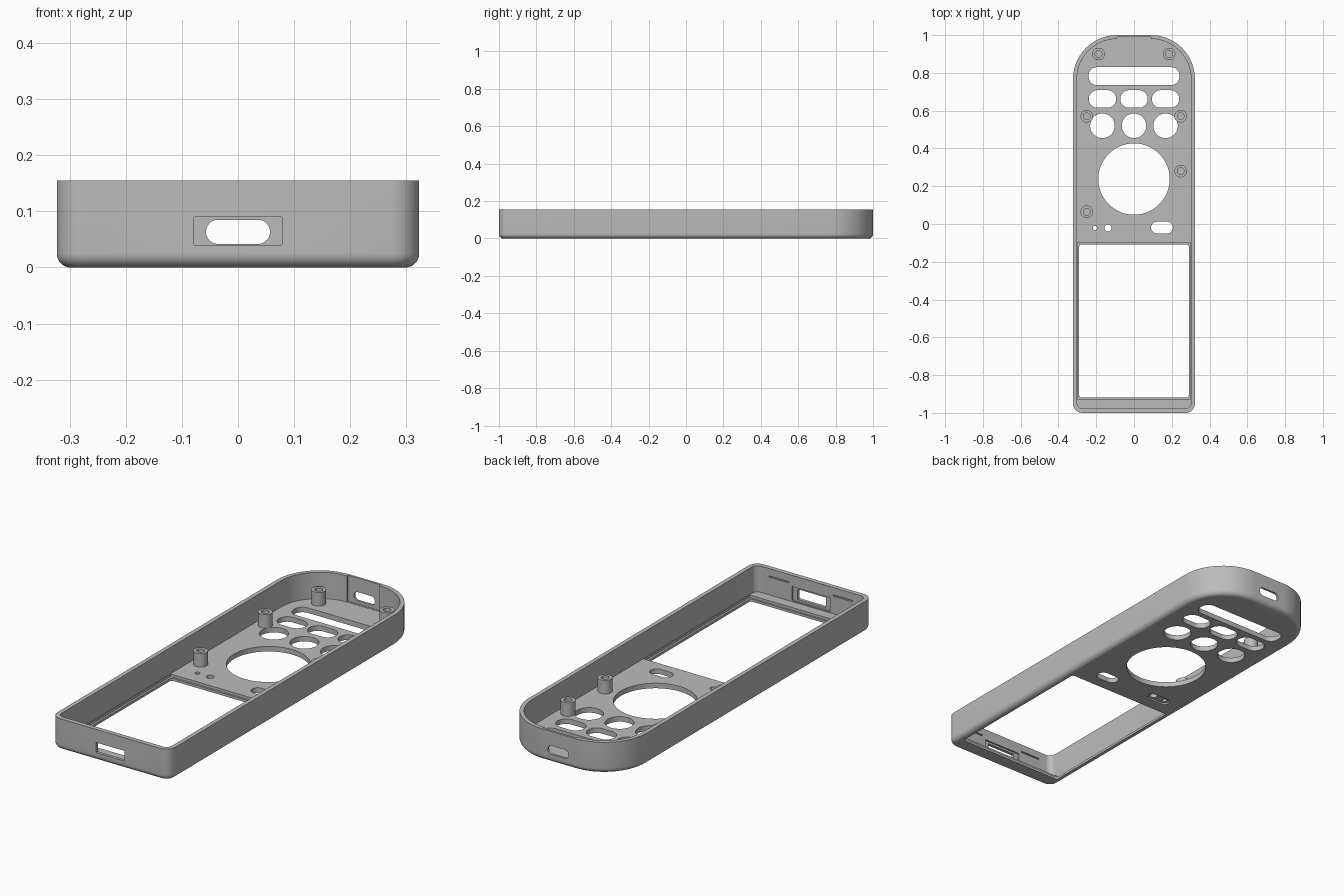
import bpy, bmesh
from math import sin, cos, pi
from mathutils import Matrix

cube = bpy.data.objects.get("Cube")
if cube:
    bpy.data.objects.remove(cube, do_unlink=True)

grey = bpy.data.materials.new("mid_grey_plastic")
grey.use_nodes = True
grey.diffuse_color = (0.5, 0.5, 0.5, 1)
grey.node_tree.nodes["Principled BSDF"].inputs["Base Color"].default_value = (0.5, 0.5, 0.5, 1)


def outline(x0, x1, y0, y1, r_low, r_high, inset=0, steps=14):
    """Rounded rectangle, counter-clockwise, with separate low-y and high-y corner radii."""
    pts = []
    corners = [(x1, y0, -1, 1, r_low, -pi / 2), (x1, y1, -1, -1, r_high, 0),
               (x0, y1, 1, -1, r_high, pi / 2), (x0, y0, 1, 1, r_low, pi)]
    for cx, cy, sx, sy, r, start in corners:
        for i in range(steps + 1):
            a = start + pi / 2 * i / steps
            pts.append((cx + sx * r + (r - inset) * cos(a), cy + sy * r + (r - inset) * sin(a)))
    return pts


def loft(name, box, rings, r_low, r_high=None, upright=False):
    """Stack inset outlines at the given (inset, z) levels and cap both ends."""
    bm = bmesh.new()
    r_high = r_low if r_high is None else r_high
    loops = [[bm.verts.new((x, y, z)) for x, y in outline(*box, r_low, r_high, inset)]
             for inset, z in rings]
    n = len(loops[0])
    for a, b in zip(loops, loops[1:]):
        for i in range(n):
            j = (i + 1) % n
            bm.faces.new((a[i], a[j], b[j], b[i]))
    bm.faces.new(loops[0][::-1])
    bm.faces.new(loops[-1])
    bmesh.ops.remove_doubles(bm, verts=bm.verts, dist=0.00005)
    if upright:  # outline becomes x-z, levels become -y
        bm.transform(Matrix.Rotation(pi / 2, 4, 'X'))
    bmesh.ops.recalc_face_normals(bm, faces=bm.faces)
    mesh = bpy.data.meshes.new(name)
    bm.to_mesh(mesh)
    bm.free()
    mesh.materials.append(grey)
    obj = bpy.data.objects.new(name, mesh)
    bpy.context.collection.objects.link(obj)
    return obj


def activate(obj):
    bpy.ops.object.select_all(action='DESELECT')
    obj.select_set(True)
    bpy.context.view_layer.objects.active = obj


def cut(box, low, high, r_low, r_high=None, upright=False):
    cutter = loft("cutter", box, [(0, low), (0, high)], r_low, r_high, upright)
    cutter.hide_render = True
    activate(shell)
    mod = shell.modifiers.new("cut", 'BOOLEAN')
    mod.operation, mod.solver, mod.object = 'DIFFERENCE', 'EXACT', cutter
    bpy.ops.object.modifier_apply(modifier=mod.name)
    bpy.data.objects.remove(cutter, do_unlink=True)


def hole(x, y, w, h, r):
    cut((x - w / 2, x + w / 2, y - h / 2, y + h / 2), -0.1, 0.1, r)


# Outer shell with rounded bottom edge
HALF, TOP, FILLET, FLOOR = 0.323, 0.155, 0.025, 0.025
rings = [(FILLET * (1 - sin(a)), FILLET * (1 - cos(a))) for a in [pi / 2 * i / 8 for i in range(9)]]
shell = loft("shell", (-HALF, HALF, -1, 1), rings + [(0, TOP)], 0.05, 0.233)

# Interior cavity, thinner screen ledge and screen window
cut((-0.302, 0.302, -0.977, 0.98), FLOOR, 0.3, 0.03, 0.212)
cut((-0.3, 0.3, -0.926, -0.098), 0.012, 0.1, 0.004)
cut((-0.29, 0.29, -0.918, -0.108), -0.1, 0.1, 0.012)

# Keypad openings
hole(0, 0.783, 0.48, 0.094, 0.042)
hole(0, 0.238, 0.378, 0.378, 0.1889)
for x in (-0.167, 0, 0.167):
    hole(x, 0.662, 0.145, 0.093, 0.046)
    hole(x, 0.52, 0.13, 0.13, 0.0649)

# Small openings beside the screen, with a shallow recess underneath
hole(0.148, -0.019, 0.115, 0.062, 0.0305)
hole(-0.207, -0.021, 0.022, 0.022, 0.0109)
hole(-0.138, -0.021, 0.036, 0.036, 0.0179)
cut((-0.232, -0.108, -0.046, 0.004), -0.1, 0.008, 0.0245)

# Front port with inner recess and catch grooves
cut((-0.078, 0.078, 0.04, 0.09), 0.95, 1.1, 0.001, upright=True)
cut((-0.105, 0.105, 0.03, 0.1), 0.9, 0.985, 0.001, upright=True)
for side in (-1, 1):
    x = side * 0.175
    cut((x - 0.054, x + 0.054, 0.112, 0.119), 0.96, 0.983, 0.001, upright=True)

# Rear wall recess and emitter slot
cut((-0.09, 0.09, FLOOR + 0.001, 0.3), -0.989, -0.95, 0.001, upright=True)
cut((-0.057, 0.057, 0.042, 0.085), -1.1, -0.95, 0.0212, upright=True)

activate(shell)
bpy.ops.object.shade_smooth_by_angle(angle=0.55)

# Screw posts with blind holes
posts = [(-0.188, 0.9), (0.186, 0.9), (-0.25, 0.57), (0.247, 0.57), (0.247, 0.28), (-0.25, 0.065)]
R = 0.033
for i, (x, y) in enumerate(posts):
    post = loft(f"screw_post_{i + 1}", (x - R, x + R, y - R, y + R),
                [(0, 0.02), (0, 0.092), (0.015, 0.092), (0.015, 0.035)], R)
    activate(post)
    bpy.ops.object.shade_smooth_by_angle(angle=0.55)
